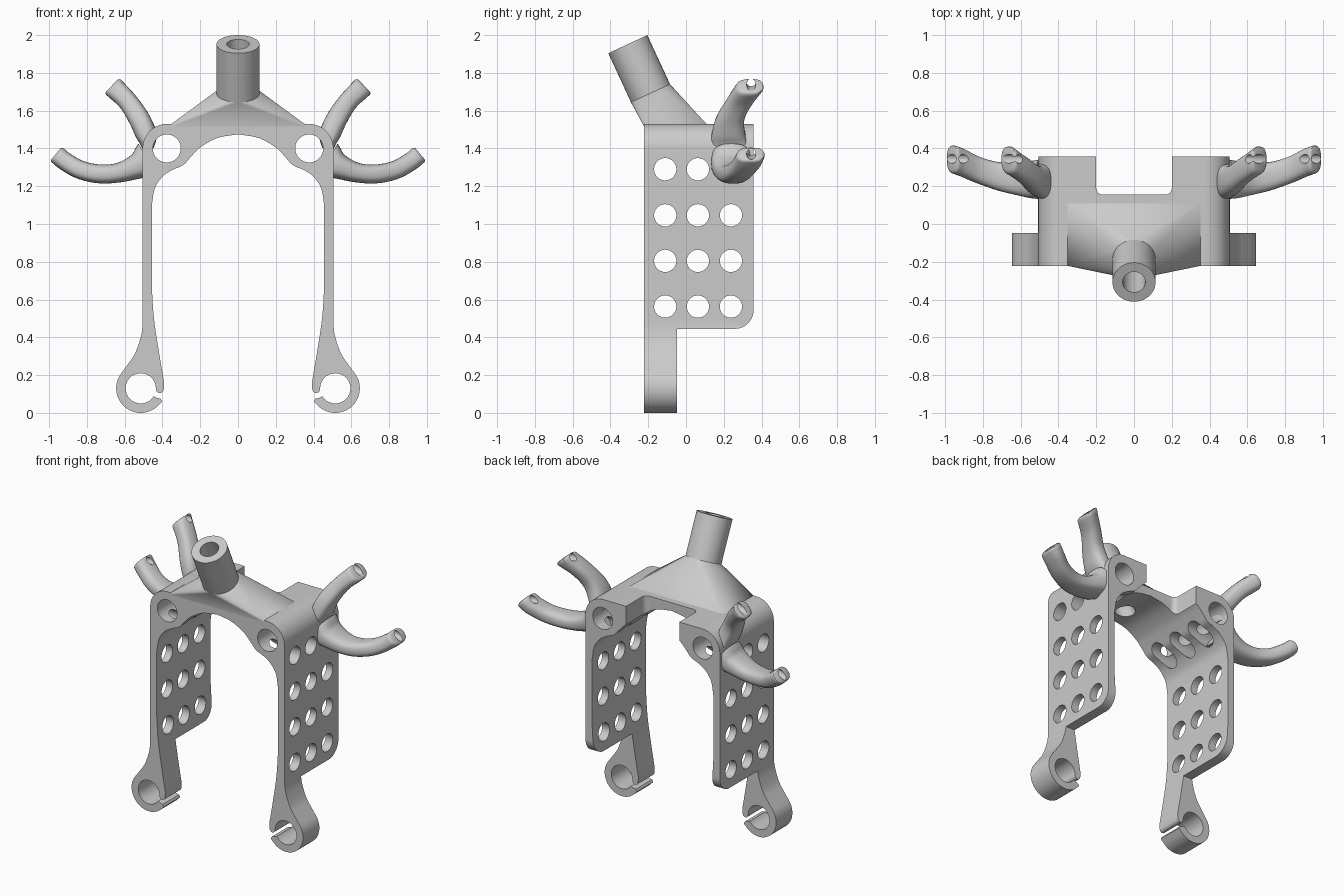
import bpy, bmesh
from math import sin, cos, pi, radians, copysign
from mathutils import Vector

if "Cube" in bpy.data.objects:
    bpy.data.objects.remove(bpy.data.objects["Cube"])


def finish(name, bm, angle=35):
    bmesh.ops.recalc_face_normals(bm, faces=bm.faces)
    me = bpy.data.meshes.new(name)
    bm.to_mesh(me)
    bm.free()
    ob = bpy.data.objects.new(name, me)
    bpy.context.collection.objects.link(ob)
    smooth(ob, angle)
    return ob


def smooth(ob, angle=35):
    bpy.ops.object.select_all(action='DESELECT')
    bpy.context.view_layer.objects.active = ob
    ob.select_set(True)
    bpy.ops.object.shade_smooth_by_angle(angle=radians(angle))


def arc(cx, cy, r, a0, a1, n):
    return [(cx + r * cos(radians(a0 + (a1 - a0) * i / n)),
             cy + r * sin(radians(a0 + (a1 - a0) * i / n))) for i in range(n + 1)]


def spline(pts, n=6):
    # Catmull-Rom through tuples of any length
    p = [Vector(q) for q in pts]
    p = [2 * p[0] - p[1]] + p + [2 * p[-1] - p[-2]]
    out = []
    for i in range(1, len(p) - 2):
        a, b, c, d = p[i - 1:i + 3]
        for k in range(n):
            t = k / n
            out.append(0.5 * (2 * b + (c - a) * t + (2 * a - 5 * b + 4 * c - d) * t * t
                              + (3 * b - a - 3 * c + d) * t ** 3))
    out.append(p[-2])
    return [tuple(q) for q in out]


def prism(name, pts, axis, a, b):
    # extrude a 2D profile along one axis
    bm = bmesh.new()
    put = {'x': lambda u, v, w: (w, u, v), 'y': lambda u, v, w: (u, w, v),
           'z': lambda u, v, w: (u, v, w)}[axis]
    ends = [[bm.verts.new(put(u, v, w)) for u, v in pts] for w in (a, b)]
    bm.faces.new(ends[0])
    bm.faces.new(ends[1][::-1])
    for i in range(len(pts)):
        j = (i + 1) % len(pts)
        bm.faces.new((ends[0][i], ends[0][j], ends[1][j], ends[1][i]))
    return finish(name, bm)


def rod(name, p, q, r, n=48):
    p, q = Vector(p), Vector(q)
    bm = bmesh.new()
    bmesh.ops.create_cone(bm, cap_ends=True, segments=n, radius1=r, radius2=r, depth=(q - p).length)
    rot = Vector((0, 0, 1)).rotation_difference(q - p).to_matrix().to_4x4()
    bm.transform(rot)
    bmesh.ops.translate(bm, verts=bm.verts, vec=(p + q) / 2)
    return finish(name, bm)


def cut(ob, cutters):
    for c in cutters:
        c.hide_render = True
        m = ob.modifiers.new('cut', 'BOOLEAN')
        m.operation, m.solver, m.object = 'DIFFERENCE', 'EXACT', c
        bpy.context.view_layer.objects.active = ob
        while ob.modifiers[0] != m:
            bpy.ops.object.modifier_move_up(modifier=m.name)
        bpy.ops.object.modifier_apply(modifier=m.name)


def discard(cutters):
    for c in cutters:
        bpy.data.objects.remove(c)


# Frame: front outline of one half, from top round the clip to the arch
half = arc(.375, 1.40, .13, 90, 0, 14)
half += spline([(.505, .46), (.515, .40), (.545, .315), (.585, .255), (.612, .218)], 4)
half += arc(.515, .13, .13, 38, -138, 28)
half += [(.402, .06), (.41, .075), (.43, .08)]
half += arc(.515, .13, .08, -148, 182, 36)
half += arc(.414, .126, .021, -10, -170, 6)
half += spline([(.391, .16), (.42, .33), (.445, .5), (.456, .66)], 5)
half += spline([(.456, 1.10), (.44, 1.19), (.40, 1.25), (.35, 1.285), (.29, 1.312),
                (.25, 1.355), (.20, 1.405), (.11, 1.455), (0, 1.475)], 5)
outline = half + [(-x, z) for x, z in half[-2::-1]]
frame = prism('frame', outline, 'y', -.222, .358)

# Lower rear cut-away, rear notch, top bores and side hole grid
cutters = [
    prism('rear_cut', [(-.047, -.1), (-.047, .445)] + arc(.258, .545, .1, -90, 0, 12)
          + [(.6, .545), (.6, -.1)], 'x', -1, 1),
    prism('notch_cut', arc(-.165, .19, .035, 180, 270, 6) + arc(.165, .19, .035, 270, 360, 6)
          + [(.2, .6), (-.2, .6)], 'z', 1.2, 1.8)]
cutters += [rod('bore_cut', (s * .377, -.6, 1.40), (s * .377, .6, 1.40), .074) for s in (-1, 1)]
cutters += [rod('side_cut', (-1, y, z), (1, y, z), .059, 32)
            for y in (-.11, .063, .238) for z in (.563, .805, 1.046, 1.29)]

# Slanted socket bore runs right through the crown
top = Vector((0, -.308, 1.952))
ax = Vector((0, -.42, .9075)).normalized()
bore = rod('socket_cut', top + ax * .1, top - ax * .8, .06)
cut(frame, cutters + [bore])
smooth(frame)

# Socket tube and the pyramid neck blending it into the crown
tube = rod('socket_tube', top, top - ax * .30, .114, 64)
bm = bmesh.new()
for x in (-.352, .352):
    for y in (-.2215, .108):
        for z in (1.515, 1.53):
            bm.verts.new((x, y, z))
u = ax.cross(Vector((1, 0, 0)))
for i in range(64):
    t = 2 * pi * i / 64
    bm.verts.new(top - ax * .286 + .1138 * (Vector((cos(t), 0, 0)) + u * sin(t)))
res = bmesh.ops.convex_hull(bm, input=bm.verts)
bmesh.ops.delete(bm, geom=[v for v in bm.verts if not v.link_faces], context='VERTS')
neck = finish('crown_neck', bm, 20)
cut(tube, [bore])
cut(neck, [bore])
smooth(tube)
smooth(neck, 20)
discard(cutters + [bore])


# Hook arms: rounded section swept along (x, y, z, half depth, half thickness)
def arm(name, keys, hole):
    st = spline(keys, 6)
    pts = [Vector(s[:3]) for s in st]
    tip = (pts[-1] - pts[-2]).normalized()
    # two shrinking end rings give the tip a soft edge
    for d, k in ((.008, .93), (.012, .8)):
        pts.append(Vector(st[len(st) - 1][:3]) + tip * d)
    sizes = [s[3:] for s in st] + [tuple(v * k for v in st[-1][3:]) for k in (.93, .8)]
    bm = bmesh.new()
    rings = []
    for i, p in enumerate(pts):
        t = pts[min(i + 1, len(pts) - 1)] - pts[max(i - 1, 0)]
        n = Vector((-t.z, 0, t.x)).normalized()
        w, h = sizes[i]
        ring = []
        for k in range(28):
            a = 2 * pi * k / 28
            c, s = [copysign(abs(f) ** .75, f) for f in (cos(a), sin(a))]
            ring.append(bm.verts.new(p + Vector((0, w * c, 0)) + n * h * s))
        rings.append(ring)
    for a, b in zip(rings, rings[1:]):
        for k in range(28):
            j = (k + 1) % 28
            bm.faces.new((a[k], a[j], b[j], b[k]))
    bm.faces.new(rings[0])
    bm.faces.new(rings[-1])
    ob = finish(name, bm, 40)
    c = rod('tie_hole_cut', *hole, .024, 20)
    cut(ob, [c])
    discard([c])
    m = ob.modifiers.new('mirror', 'MIRROR')
    o = bpy.data.objects.new('mirror_centre', None)
    bpy.context.collection.objects.link(o)
    o.hide_render = True
    m.mirror_object = o
    smooth(ob, 40)


arm('upper_hook_arms', [(.475, .235, 1.40, .10, .03), (.485, .225, 1.47, .09, .055),
                        (.525, .235, 1.56, .075, .056), (.585, .285, 1.65, .07, .052),
                        (.66, .338, 1.725, .072, .056)],
    ((.74, .345, 1.72), (.54, .345, 1.765)))
arm('lower_hook_arms', [(.475, .24, 1.34, .105, .10), (.535, .235, 1.305, .10, .068),
                        (.63, .24, 1.272, .085, .052), (.73, .255, 1.265, .075, .05),
                        (.83, .288, 1.285, .072, .049), (.91, .325, 1.328, .074, .049),
                        (.955, .342, 1.364, .074, .049)],
    ((1.04, .345, 1.355), (.82, .345, 1.40)))
